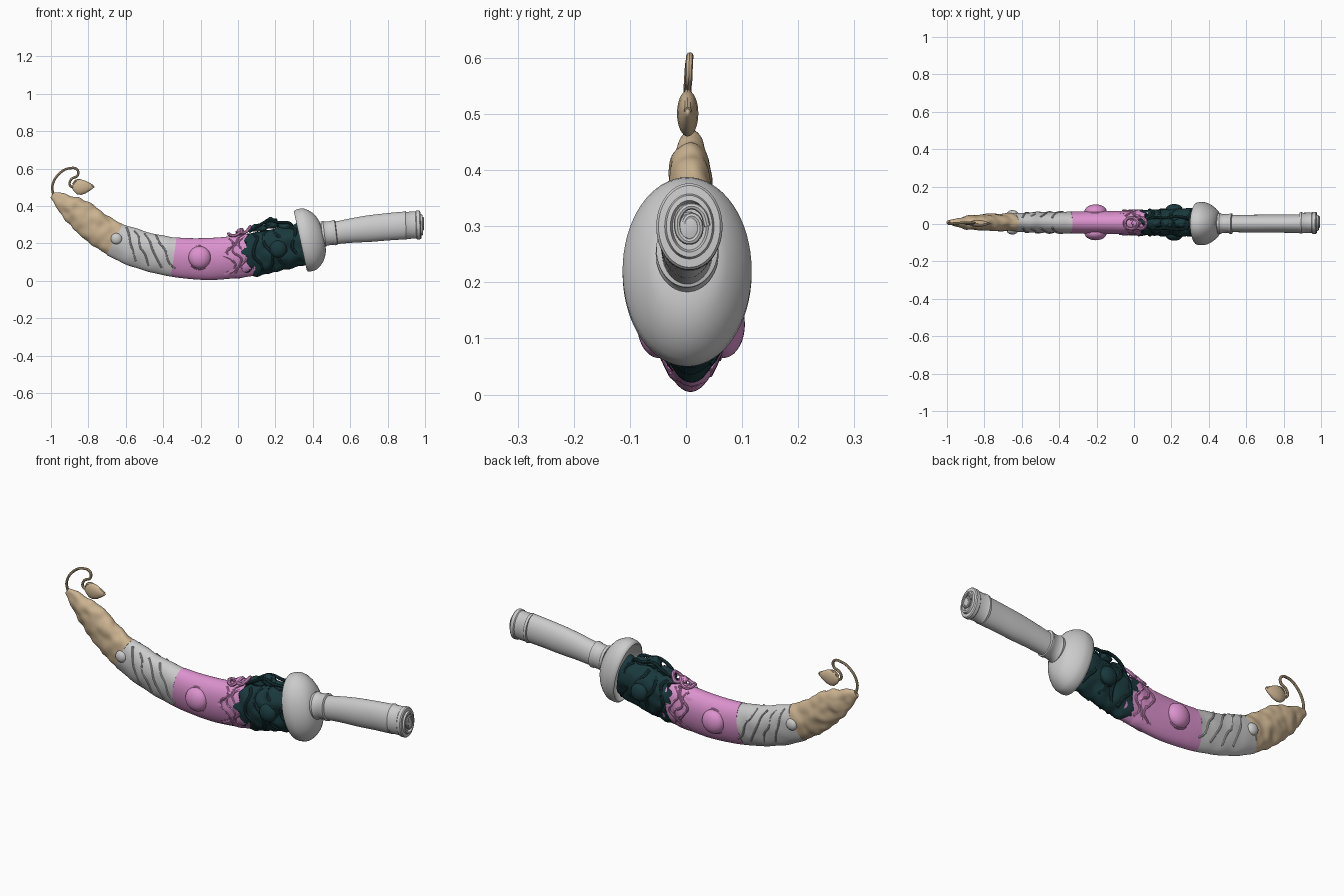
import bpy, bmesh, math
from math import sin, cos, pi, tau
from mathutils import Vector, noise

if "Cube" in bpy.data.objects:
    bpy.data.objects.remove(bpy.data.objects["Cube"])


def material(name, rgb):
    m = bpy.data.materials.new(name)
    m.diffuse_color = (*rgb, 1)
    m.use_nodes = True
    m.node_tree.nodes["Principled BSDF"].inputs["Base Color"].default_value = m.diffuse_color
    return m


TAN = material("tan", (0.6, 0.45, 0.28))
PINK = material("pink", (0.72, 0.29, 0.62))
TEAL = material("teal", (0.01, 0.04, 0.046))


def finish(name, bm, mat=None, angle=40):
    bmesh.ops.recalc_face_normals(bm, faces=bm.faces)
    me = bpy.data.meshes.new(name)
    bm.to_mesh(me)
    bm.free()
    for p in me.polygons:
        p.use_smooth = True
    me.set_sharp_from_angle(angle=math.radians(angle))
    if mat:
        me.materials.append(mat)
    ob = bpy.data.objects.new(name, me)
    bpy.context.collection.objects.link(ob)
    return ob


def station(st, t):
    """Smooth interpolation through stations (x, z, half height, half width)."""
    i = max(0, min(int(t), len(st) - 2))
    f = t - i
    p = [Vector(st[max(0, min(len(st) - 1, j))]) for j in (i - 1, i, i + 1, i + 2)]
    return 0.5 * (2 * p[1] + (p[2] - p[0]) * f + (2 * p[0] - 5 * p[1] + 4 * p[2] - p[3]) * f * f
                  + (3 * p[1] - p[0] - 3 * p[2] + p[3]) * f ** 3)


def surf(st, t, a, off=0, egg=0.18, y0=0.008):
    """Point on the skin of a swept part at position t and angle a."""
    s = station(st, t)
    d = (station(st, t + 0.05) - s if t < 0.1 else s - station(st, t - 0.05))
    n = Vector((-d[1], 0, d[0])).normalized()
    return (Vector((s[0], y0, s[1])) + n * (s[2] + off) * sin(a)
            + Vector((0, (s[3] + off) * cos(a) * (1 + egg * sin(a)), 0)))


def skin(name, rings, mat=None, angle=40):
    bm = bmesh.new()
    vs = [[bm.verts.new(p) for p in r] for r in rings]
    n = len(vs[0])
    for r, q in zip(vs, vs[1:]):
        for k in range(n):
            bm.faces.new((r[k], r[(k + 1) % n], q[(k + 1) % n], q[k]))
    bm.faces.new(vs[0])
    bm.faces.new(vs[-1])
    return finish(name, bm, mat, angle)


def sweep(name, st, t0, t1, steps, mat=None, amp=0, freq=15, off=0, egg=0.18, y0=0.008, jag0=0, seg=56):
    rings = []
    for i in range(steps + 1):
        ring = []
        for k in range(seg):
            a = tau * k / seg
            s = t0 + jag0 * noise.noise((3 * cos(a), 3 * sin(a), t0))
            t = s + (t1 - s) * i / steps
            p = surf(st, t, a, 0, egg, y0)
            ring.append(surf(st, t, a, off + amp * noise.noise(p * freq), egg, y0))
        rings.append(ring)
    return skin(name, rings, mat, 50)


def turned(name, base, axis, prof, mat=None, seg=48, angle=35):
    """Oval turned part: prof holds (distance along axis, half height, half width)."""
    u = Vector(axis).normalized()
    v = Vector((-u.z, 0, u.x))
    c = Vector(base)
    return skin(name, [[c + u * d + v * h * sin(tau * k / seg) + Vector((0, w * cos(tau * k / seg), 0))
                        for k in range(seg)] for d, h, w in prof], mat, angle)


def cord(name, pts, r, mat=None, closed=False):
    cu = bpy.data.curves.new(name, 'CURVE')
    cu.dimensions = '3D'
    cu.bevel_depth, cu.bevel_resolution, cu.resolution_u = r, 2, 6
    cu.use_fill_caps = True
    sp = cu.splines.new('BEZIER')
    sp.bezier_points.add(len(pts) - 1)
    for b, p in zip(sp.bezier_points, pts):
        b.co = p
        b.handle_left_type = b.handle_right_type = 'AUTO'
    sp.use_cyclic_u = closed
    tmp = bpy.data.objects.new(name + "_curve", cu)
    bpy.context.collection.objects.link(tmp)
    bpy.context.view_layer.update()
    me = bpy.data.meshes.new_from_object(tmp.evaluated_get(bpy.context.evaluated_depsgraph_get()))
    bpy.data.objects.remove(tmp)
    bm = bmesh.new()
    bm.from_mesh(me)
    bpy.data.meshes.remove(me)
    return finish(name, bm, mat)


def blob(name, c, size, mat=None, amp=0):
    bm = bmesh.new()
    bmesh.ops.create_uvsphere(bm, u_segments=28, v_segments=18, radius=1)
    for v in bm.verts:
        p = v.co * (1 + amp * noise.noise(v.co * 1.8 + Vector(c) * 9))
        v.co = Vector(c) + Vector([a * b for a, b in zip(p, size)])
    return finish(name, bm, mat)


# Curved scabbard in four coloured stretches
S = [(-.993, .46, .016, .01), (-.925, .413, .052, .028), (-.85, .36, .08, .039), (-.71, .25, .09, .046),
     (-.56, .18, .1, .052), (-.36, .13, .105, .057), (-.15, .117, .112, .061), (.07, .138, .112, .064),
     (.2, .165, .111, .066), (.34, .195, .108, .066)]
sweep("scabbard_tip", S, 0, 3.36, 60, TAN, .008, 22)
sweep("scabbard_lower", S, 3.36, 5.08, 40, None, .004, 14)
sweep("scabbard_middle", S, 5.08, 7.1, 40, PINK, .001, 10)
sweep("scabbard_middle_wrap", S, 6.55, 7.0, 16, PINK, .007, 20, .002, jag0=.5)
sweep("scabbard_upper_wrap", S, 6.9, 9.1, 60, TEAL, .011, 20, .003, jag0=.35)

# Raised veins and cloth folds, on both flanks
for side in (0, 1):
    tag = ("back", "front")[side]
    flank = lambda t, a: surf(S, t, pi - a if side else a)
    for i in range(4):
        cord(f"lower_vein_{tag}_{i}", [flank(3.55 + .32 * i + .16 * j, 1.1 - .45 * j + .1 * sin(5 * i + 3 * j))
                                       for j in range(5)], .005)
    for i in range(3):
        cord(f"middle_fold_{tag}_{i}", [flank(6.5 + .14 * i + .1 * sin(2.1 * j + i), 1.1 - .4 * j)
                                        for j in range(6)], .006, PINK)
    for i in range(4):
        cord(f"upper_fold_{tag}_{i}", [flank(7.2 + .5 * i + .13 * sin(1.7 * j + 2 * i), 1.3 - .45 * j)
                                       for j in range(6)], .009, TEAL)

# Round studs on both flanks
for name, x, z, r, reach, mat in (("lower_stud", -.65, .225, .03, .065, None),
                                  ("middle_stud", -.205, .125, .06, .096, PINK),
                                  ("upper_stud", .215, .17, .046, .098, TEAL)):
    for s, tag in ((-1, "front"), (1, "back")):
        y = .009 + s * (reach - r * .65)
        blob(f"{name}_{tag}", (x, y, z), (r, r * .65, r), mat)
        cord(f"{name}_collar_{tag}", [(x + r * cos(tau * k / 10), y - s * .008, z + r * sin(tau * k / 10))
                                      for k in range(10)], r * .1, mat, True)

# Knotted cords along the top
for i, (x, z, l) in enumerate(((-.015, .253, .035), (.035, .268, .03))):
    cord(f"middle_knot_loop_{i}", [(x + l * cos(tau * k / 8), .004 + .03 * sin(tau * k / 8),
                                    z + .012 * cos(tau * k / 8) + .01 * cos(tau * k / 4))
                                   for k in range(8)], .009, PINK, True)
blob("middle_knot", (.012, .004, .262), (.022, .02, .018), PINK, .3)
for i, (x, z, a, b, c) in enumerate(((.11, .282, .045, .024, .022), (.18, .308, .038, .028, .03),
                                    (.25, .295, .045, .026, .022))):
    blob(f"upper_knot_{i}", (x, .005, z), (a, b, c), TEAL, .3)
for s, tag in ((-1, "front"), (1, "back")):
    cord(f"upper_knot_cord_{tag}", [(x, .005 + s * y, z) for x, y, z in (
        (.06, .01, .262), (.11, .03, .295), (.17, .028, .322), (.22, .034, .312), (.28, .026, .306),
        (.29, .012, .28))], .008, TEAL)

# Cup-shaped oval guard, hollow towards the scabbard
turned("guard", (.345, .002, .215), (.977, 0, .214), [
    (.05, .08, .045), (.03, .12, .075), (0, .148, .096), (-.012, .158, .106), (-.008, .166, .112), (.005, .17, .115),
    (.03, .17, .115), (.045, .165, .111), (.065, .152, .101), (.085, .133, .087), (.1, .108, .072),
    (.11, .082, .058), (.115, .05, .035)], seg=64, angle=60)

# Handle with ferrule
H = [(.44, .247, .06, .045), (.53, .258, .061, .046), (.62, .27, .066, .047), (.71, .28, .071, .048),
     (.8, .289, .073, .049), (.9, .297, .074, .051)]
sweep("handle", H, 0, 5, 40, None, .001, 8, egg=0, y0=.002)
turned("handle_ferrule", (.45, .002, .25), (1, 0, .12), [
    (0, .06, .05), (0, .067, .054), (.012, .069, .056), (.02, .064, .051), (.058, .064, .051),
    (.064, .068, .055), (.074, .068, .055), (.078, .06, .045)])

# Pommel with a recessed end and spiral boss
turned("pommel", (.885, .006, .296), (1, 0, .04), [
    (0, .06, .045), (0, .074, .056), (.012, .076, .058), (.018, .072, .054), (.066, .073, .055),
    (.07, .077, .059), (.087, .077, .059), (.092, .073, .055), (.093, .058, .044), (.102, .055, .041),
    (.103, .046, .034), (.092, .042, .03), (.092, .026, .02), (.106, .022, .017), (.109, .01, .008)])
cord("pommel_spiral", [(.988, .008 + .75 * r * cos(k * pi / 4), .3 + r * sin(k * pi / 4))
                       for k, r in ((k, .04 - .0022 * k) for k in range(13))], .006)

# Wire loop and hanging shell at the tip
cord("tip_wire", [(-.988, .006, .46), (-.992, .002, .51), (-.95, .004, .578), (-.9, .007, .602), (-.86, .006, .595),
                  (-.857, .005, .565), (-.892, .003, .542), (-.898, .002, .51), (-.865, .002, .5)], .0065, TAN)
turned("tip_shell", (-.89, .003, .5), (1, 0, .02), [
    (0, .003, .003), (.012, .022, .009), (.03, .038, .016), (.05, .041, .019), (.075, .034, .017),
    (.098, .02, .011), (.115, .008, .005), (.122, .002, .002)], TAN, 32, 70)
cord("tip_shell_rim", [(-.882, .003, .515), (-.862, .003, .536), (-.82, .003, .528), (-.775, .003, .506)], .007, TAN)
